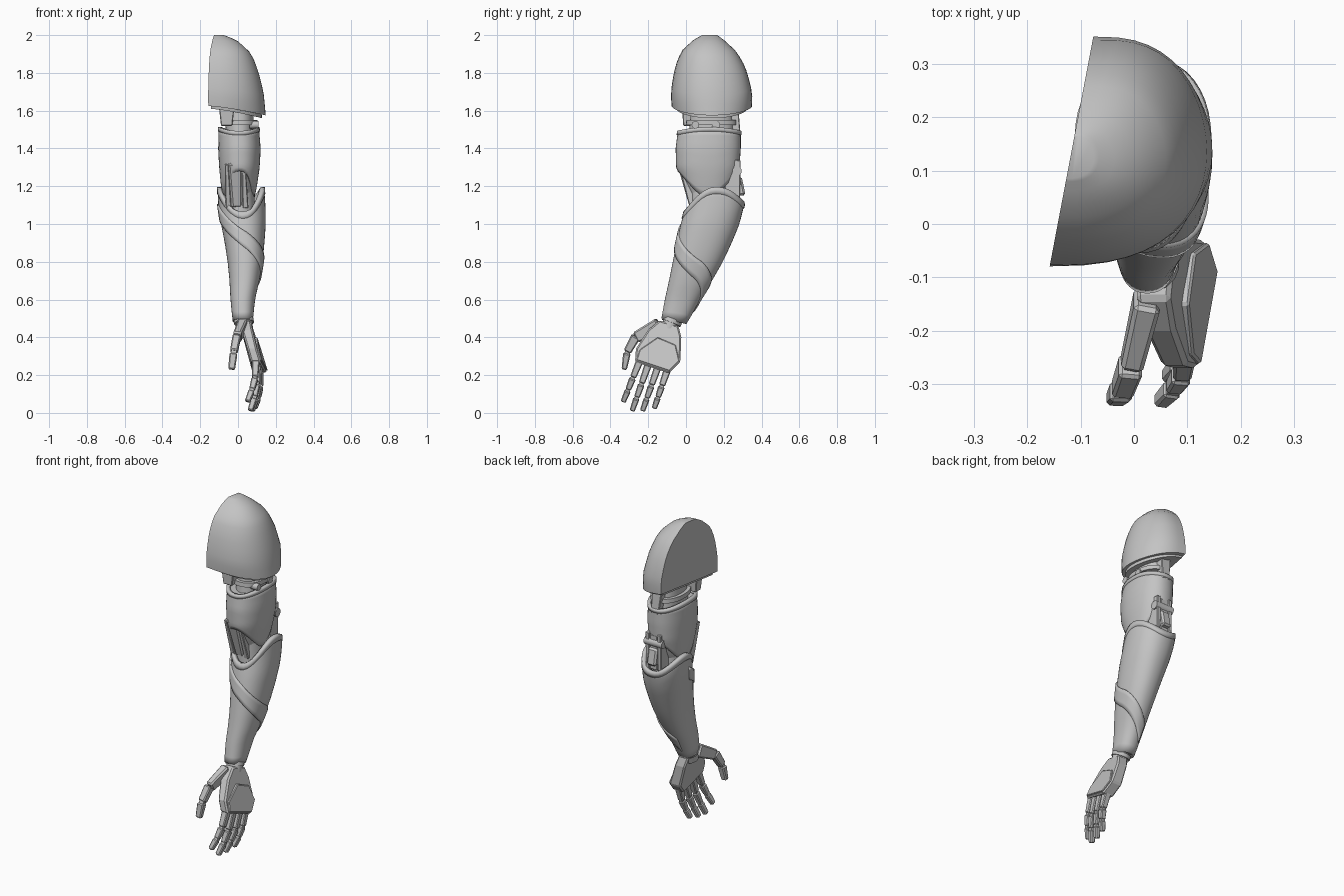
import bpy, bmesh, math
from mathutils import Vector, Matrix

if "Cube" in bpy.data.objects:
    bpy.data.objects.remove(bpy.data.objects["Cube"])

GREY = bpy.data.materials.new("armour_grey")
GREY.diffuse_color = (0.55, 0.55, 0.55, 1)
GREY.use_nodes = True
GREY.node_tree.nodes["Principled BSDF"].inputs["Base Color"].default_value = GREY.diffuse_color


def finish(name, bm, wall=0, smooth=35, fix=True, bevel=0):
    if fix:
        bmesh.ops.recalc_face_normals(bm, faces=bm.faces)
    me = bpy.data.meshes.new(name)
    bm.to_mesh(me)
    bm.free()
    me.materials.append(GREY)
    ob = bpy.data.objects.new(name, me)
    bpy.context.collection.objects.link(ob)
    if wall:
        m = ob.modifiers.new("wall", 'SOLIDIFY')
        m.thickness, m.offset = wall, -1
    if bevel:
        m = ob.modifiers.new("bevel", 'BEVEL')
        m.width, m.segments = bevel, 1
    bpy.context.view_layer.objects.active = ob
    ob.select_set(True)
    if smooth:
        bpy.ops.object.shade_smooth_by_angle(angle=math.radians(smooth))
    ob.select_set(False)
    return ob


def sample(profile, z):
    """Interpolate rows of (z, values...) listed from low to high."""
    z = min(max(z, profile[0][0]), profile[-1][0])
    for a, b in zip(profile, profile[1:]):
        if z <= b[0]:
            f = (z - a[0]) / (b[0] - a[0])
            return [p + (q - p) * f for p, q in zip(a[1:], b[1:])]


def sleeve(name, profile, low, high, grow=0.0, wall=0.0, span=(0, 360), cols=40, rows=10):
    """Limb tube or open wrap; the low and high rims depend on the angle."""
    bm = bmesh.new()
    closed = span[1] - span[0] == 360
    n = cols if closed else cols + 1
    grid = []
    for j in range(rows + 1):
        ring = []
        for i in range(n):
            t = math.radians(span[0] + (span[1] - span[0]) * i / cols)
            z = low(t) + (high(t) - low(t)) * j / rows
            x0, x1, y0, y1 = sample(profile, z)
            c, s = math.cos(t), math.sin(t)
            c, s = (math.copysign(abs(v) ** 0.9, v) for v in (c, s))
            ring.append(bm.verts.new(((x0 + x1) / 2 + ((x1 - x0) / 2 + grow) * c,
                                      (y0 + y1) / 2 + ((y1 - y0) / 2 + grow) * s, z)))
        grid.append(ring)
    for a, b in zip(grid, grid[1:]):
        for i in range(cols):
            k = (i + 1) % n
            bm.faces.new((a[i], a[k], b[k], b[i]))
    if not wall:
        bm.faces.new(grid[0][::-1])
        bm.faces.new(grid[-1])
    return finish(name, bm, wall, fix=not wall)


def bar(name, p, q, a, b, bevel=0.004):
    """Tapered box from p to q; a and b are (x thickness, width) at the ends."""
    p, q = Vector(p), Vector(q)
    d = (q - p).normalized()
    u = (Vector((1, 0, 0)) - d * d.x).normalized()
    v = d.cross(u)
    bm = bmesh.new()
    ends = [[bm.verts.new(o + u * s[0] * i / 2 + v * s[1] * j / 2)
             for i, j in ((-1, -1), (1, -1), (1, 1), (-1, 1))] for o, s in ((p, a), (q, b))]
    bm.faces.new(ends[0])
    bm.faces.new(ends[1])
    for i in range(4):
        k = (i + 1) % 4
        bm.faces.new((ends[0][i], ends[0][k], ends[1][k], ends[1][i]))
    return finish(name, bm, smooth=0, bevel=bevel)


def rod(name, p, q, r, sides=16):
    p, q = Vector(p), Vector(q)
    bm = bmesh.new()
    rot = (q - p).to_track_quat('Z', 'Y').to_matrix().to_4x4()
    bmesh.ops.create_cone(bm, cap_ends=True, segments=sides, radius1=r, radius2=r,
                          depth=(q - p).length, matrix=Matrix.Translation((p + q) / 2) @ rot)
    return finish(name, bm)


def slab(name, outline, inner, outer, bevel=0.004):
    """Side-on (y, z) outline given thickness in x, with x rules inner(z), outer(z)."""
    bm = bmesh.new()
    a = [bm.verts.new((inner(y, z), y, z)) for y, z in outline]
    b = [bm.verts.new((outer(y, z), y, z)) for y, z in outline]
    bm.faces.new(a)
    bm.faces.new(b)
    for i in range(len(a)):
        k = (i + 1) % len(a)
        bm.faces.new((a[i], a[k], b[k], b[i]))
    return finish(name, bm, smooth=0, bevel=bevel)


# Shoulder dome: D-shaped sections with a flat inner face
DOME = [(1.57, -.06, .335, .147), (1.63, -.078, .352, .142), (1.7, -.08, .35, .135),
        (1.8, -.065, .325, .11), (1.87, -.045, .295, .085), (1.92, -.02, .26, .055),
        (1.975, .04, .2, -.01), (2.0, .085, .165, -.075)]


def dome(name, inset, low, top, rows):
    bm = bmesh.new()
    grid = []
    for j in range(rows + 1):
        ring = []
        for i in range(25):
            t = math.pi * i / 24
            zb = low - 0.05 * math.sin(t)
            z = zb + (top - zb) * math.sin(j / rows * math.pi / 2)
            y0, y1, x1 = sample(DOME, z)
            y = (y0 + y1) / 2 - ((y1 - y0) / 2 - inset) * math.cos(t)
            xin = -0.158 + 0.19 * (y + 0.08) + inset * 0.5
            ring.append(bm.verts.new((xin + (x1 - inset - xin) * math.sin(t) ** 0.75, y, z)))
        grid.append(ring)
    for a, b in zip(grid, grid[1:]):
        for i in range(25):
            k = (i + 1) % 25
            bm.faces.new((a[i], a[k], b[k], b[i]))
    bm.faces.new(grid[0])
    bm.faces.new(grid[-1])
    return finish(name, bm)


dome("shoulder_dome", 0, 1.625, 2.0, 12)
dome("shoulder_lining", 0.02, 1.61, 1.7, 2)

# Shoulder joint with struts and bolts
NECK = [(1.4, -.07, .085, .01, .26), (1.65, -.06, .08, .03, .24)]
sleeve("shoulder_joint", NECK, lambda t: 1.4, lambda t: 1.65, rows=2)
sleeve("shoulder_collar", NECK, lambda t: 1.525, lambda t: 1.55, grow=.02, rows=1)
bar("front_strut", (-.06, .01, 1.61), (-.06, .01, 1.52), (.08, .06), (.06, .05))
bar("back_strut", (0, .25, 1.64), (.01, .27, 1.46), (.07, .05), (.05, .04))
for y in (.05, .16):
    rod("joint_bolt", (.06, y, 1.525), (.108, y, 1.525), .02)

# Upper arm shell and core
UPPER = [(1.1, -.07, .08, .03, .2), (1.2, -.09, .1, -.015, .25), (1.3, -.1, .115, -.052, .283),
         (1.4, -.105, .12, -.055, .29), (1.52, -.102, .11, -.04, .29)]
rim = lambda t: 1.485 + .02 * math.cos(t) ** 2
sleeve("upper_arm_shell", UPPER, lambda t: 1.14 + .14 * math.sin(t) ** 2, rim, wall=.015)
sleeve("upper_arm_rim", UPPER, lambda t: rim(t) - .014, lambda t: rim(t) + .008, grow=.004, wall=.02, rows=1)
sleeve("upper_arm_core", UPPER, lambda t: 1.1, lambda t: rim(t) - .01, grow=-.014)

# Elbow: core, front wedge and rear hinge
sleeve("elbow_core", [(.95, -.07, .1, .02, .24), (1.25, -.07, .08, .02, .22)],
       lambda t: .95, lambda t: 1.25, rows=3)
bar("elbow_front_wedge", (-.015, -.025, 1.33), (-.005, .045, 1.09), (.08, .05), (.06, .05), .012)
for s in (-1, 1):
    bar("elbow_front_rail", (-.015 + s * .045, -.01, 1.32), (-.005 + s * .045, .05, 1.09), (.02, .06), (.03, .06))
    bar("hinge_cheek", (.02 + s * .04, .255, 1.34), (.02 + s * .04, .24, 1.1), (.025, .07), (.025, .09))
bar("hinge_link", (.02, .26, 1.33), (.02, .245, 1.12), (.05, .05), (.05, .08))
bar("hinge_stop", (.02, .28, 1.25), (.02, .285, 1.15), (.06, .03), (.06, .06), .01)
rod("hinge_pin", (-.04, .27, 1.28), (.08, .27, 1.28), .025)

# Forearm shell, raised cuff and spiral wrap
FORE = [(.46, -.025, .075, -.135, -.005), (.5, -.03, .08, -.13, .02), (.6, -.04, .09, -.112, .075),
        (.7, -.045, .113, -.09, .138), (.8, -.055, .13, -.07, .195), (.9, -.07, .14, -.05, .242),
        (1.0, -.09, .147, -.028, .283), (1.1, -.105, .145, 0, .308), (1.2, -.107, .138, .02, .3)]


def cuff(t):
    return 1.19 - (.13 if math.sin(t) < 0 else .08) * math.sin(t) ** 2


wrist_rim = lambda t: .485 - .015 * math.sin(t)
sleeve("forearm_shell", FORE, wrist_rim, cuff, wall=.02, rows=16)
sleeve("forearm_cuff", FORE, lambda t: cuff(t) - .03, lambda t: cuff(t) + .006, grow=.004, wall=.024, rows=2)
sleeve("forearm_core", FORE, lambda t: wrist_rim(t) + .01, lambda t: 1.03, grow=-.018)


def spiral(t):
    d = math.degrees(t)
    return 1.06 - (d - 190) * .5 / 290


sleeve("spiral_wrap", FORE, lambda t: spiral(t) - .045, lambda t: spiral(t) + .045,
       grow=.008, wall=.016, span=(190, 470), rows=4)

# Wrist
rod("wrist", (.03, -.06, .53), (.035, -.095, .43), .045)
rod("wrist_ring", (.03, -.07, .495), (.032, -.078, .475), .053)

# Palm and plate on the back of the hand
palm_in = lambda y, z: .005 + .27 * (.48 - z) + .05 * max(0, -.12 - y)
palm_out = lambda y, z: .07 + .31 * (.48 - z) - .12 * max(0, -.15 - y)
slab("palm", [(-.14, .49), (-.04, .46), (-.025, .4), (-.03, .27), (-.09, .21), (-.27, .27),
              (-.265, .34), (-.2, .44)], palm_in, palm_out, .008)
slab("hand_back_plate", [(-.245, .335), (-.15, .4), (-.055, .36), (-.035, .275), (-.088, .222), (-.262, .28)],
     lambda y, z: palm_out(y, z) - .01, lambda y, z: palm_out(y, z) + .008, .004)

# Fingers: three tapering segments with narrower knuckle joints
FINGERS = [((.095, -.245, .275), (.05, -.332, .06)), ((.102, -.2, .255), (.065, -.285, .012)),
           ((.11, -.15, .24), (.075, -.23, .012)), ((.115, -.1, .225), (.088, -.168, .025))]
for base, tip in FINGERS:
    base, tip = Vector(base), Vector(tip)
    bow = Vector((.014, 0, 0))
    at = lambda f: base.lerp(tip, f) + bow * math.sin(f * math.pi)
    for f, g, w in ((-.04, .4, .04), (.44, .7, .036), (.74, 1, .033)):
        bar("finger_segment", at(f), at(g), (w, w), (w * .85, w * .82), .005)
    for f in (.42, .72):
        bar("finger_joint", at(f - .06), at(f + .06), (.024, .024), (.024, .024), 0)

# Thumb
bar("thumb_base", (.025, -.14, .465), (-.005, -.265, .4), (.05, .08), (.042, .06), .008)
bar("thumb_middle", (-.006, -.265, .405), (-.022, -.31, .325), (.044, .05), (.04, .042), .006)
bar("thumb_joint", (-.02, -.305, .335), (-.025, -.316, .3), (.028, .028), (.028, .028), 0)
bar("thumb_tip", (-.024, -.313, .315), (-.034, -.327, .23), (.042, .04), (.036, .028), .006)
